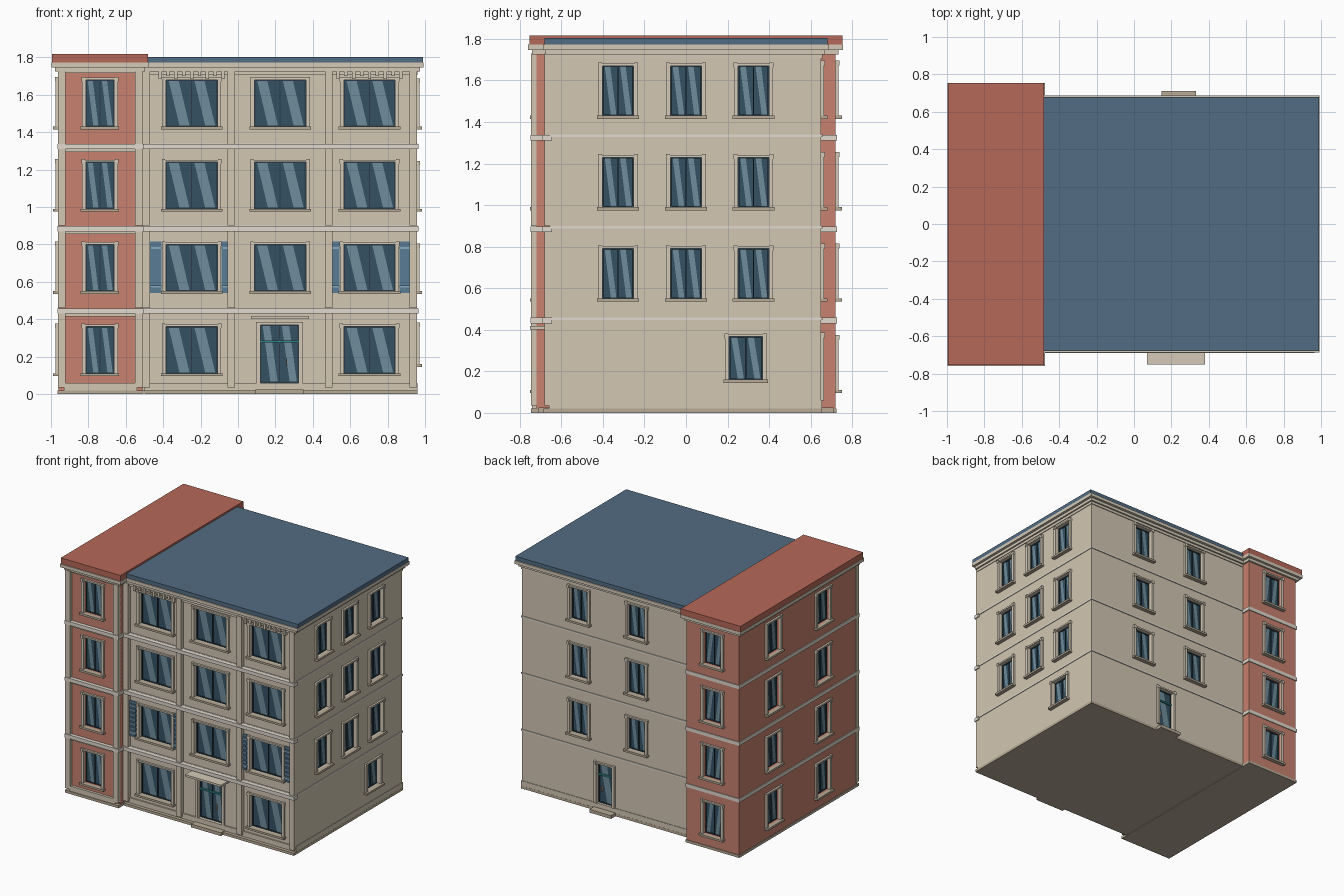
import bpy, bmesh
from mathutils import Vector

if "Cube" in bpy.data.objects:
    bpy.data.objects.remove(bpy.data.objects["Cube"])

PAL = {
    "cream": (0.65, 0.57, 0.45), "trim": (0.66, 0.59, 0.48), "sill": (0.48, 0.41, 0.31),
    "brick": (0.58, 0.22, 0.16), "roof_red": (0.47, 0.14, 0.10), "roof_blue": (0.085, 0.15, 0.225),
    "glass": (0.035, 0.085, 0.125), "shine": (0.16, 0.27, 0.33), "mullion": (0.02, 0.045, 0.065),
    "shutter": (0.10, 0.20, 0.30), "slat": (0.25, 0.40, 0.50), "teal": (0.03, 0.25, 0.25),
    "band": (0.75, 0.70, 0.62),
}
mats = {}
for key, c in PAL.items():
    mats[key] = bpy.data.materials.new(key)
    mats[key].diffuse_color = (*c, 1)

parts = {}  # name -> (bmesh, material)

def get(name, mat):
    if name not in parts:
        parts[name] = (bmesh.new(), mat)
    return parts[name][0]

def box(name, mat, x0, x1, y0, y1, z0, z1):
    bm = get(name, mat)
    verts = bmesh.ops.create_cube(bm, size=1)["verts"]
    for v in verts:
        v.co = Vector(((x0 + x1) / 2 + v.co.x * (x1 - x0),
                       (y0 + y1) / 2 + v.co.y * (y1 - y0),
                       (z0 + z1) / 2 + v.co.z * (z1 - z0)))

# wall planes: (normal axis, direction, distance from origin)
WALL = {
    "main_front": (1, -1, 0.65), "main_back": (1, 1, 0.65), "main_right": (0, 1, 0.955),
    "tower_front": (1, -1, 0.72), "tower_back": (1, 1, 0.72), "tower_left": (0, -1, 0.96),
}

def wbox(wall, name, mat, u0, u1, d0, d1, z0, z1):
    """Box on a wall: u along it, d outward from it."""
    axis, s, p = WALL[wall]
    n0, n1 = sorted((s * (p + d0), s * (p + d1)))
    if axis == 1:
        box(name, mat, u0, u1, n0, n1, z0, z1)
    else:
        box(name, mat, n0, n1, u0, u1, z0, z1)

def shine(wall, u0, u1, d, z0, z1):
    """Slanted reflection on one pane."""
    axis, s, p = WALL[wall]
    bm = get("window_reflections", "shine")
    if wall in ("main_back", "tower_left"):
        u0, u1 = u1, u0
    vs = []
    for a, b in ((0.08, 1), (0.5, 1), (0.95, 0), (0.53, 0)):
        u, n, z = u0 + a * (u1 - u0), s * (p + d), z0 + b * (z1 - z0)
        vs.append(bm.verts.new((u, n, z) if axis == 1 else (n, u, z)))
    f = bm.faces.new(vs)
    f.normal_update()
    if f.normal[axis] * s < 0:
        f.normal_flip()

R = 0.03  # window recess

def opening(wall, u, w, z0, z1, panes=2):
    a, b = u - w / 2, u + w / 2
    wbox(wall, "opening_cutter", "glass", a, b, -R, 0.03, z0, z1)
    wbox(wall, "window_glass", "glass", a - .003, b + .003, -R - .005, -R + .006, z0 - .003, z1 + .003)
    for i in range(panes + 1):  # stiles and mullion
        m = min(max(a + i * w / panes, a + .003), b - .003)
        wbox(wall, "window_mullions", "mullion", m - .003, m + .003, -R, -R + .014, z0, z1)
    for z in (z0, z1 - .006):
        wbox(wall, "window_mullions", "mullion", a, b, -R, -R + .014, z, z + .006)
    for i in range(panes):
        shine(wall, a + i * w / panes + .005, a + (i + 1) * w / panes - .005, -R + .009, z0 + .005, z1 - .005)
    # surround
    for j in (a - .02, b):
        wbox(wall, "window_surrounds", "trim", j, j + .02, -.005, .015, z0, z1)
    wbox(wall, "window_surrounds", "trim", a - .02, b + .02, -.005, .015, z1, z1 + .012)
    for j in (a - .022, b + .004):
        wbox(wall, "window_surrounds", "trim", j, j + .018, -.005, .019, z1 - .008, z1 + .016)

def window(wall, u, w, z0, z1):
    opening(wall, u, w, z0, z1)
    wbox(wall, "window_sills", "sill", u - w / 2 - .027, u + w / 2 + .027, -.005, .03, z0 - .015, z0)

def door(wall, u, w, panes):
    opening(wall, u, w, 0.06, 0.37, panes)
    wbox(wall, "door_bars", "teal", u - w / 2, u + w / 2, -R, -.01, 0.275, 0.287)
    wbox(wall, "door_handles", "sill", u + .035, u + .041, -R, -.008, 0.15, 0.19)
    wbox(wall, "door_steps", "sill", u - w / 2 - .025, u + w / 2 + .025, -.005, .06, 0, 0.025)

# bodies and plinths
box("main_body", "cream", -0.52, 0.955, -0.65, 0.65, 0.015, 1.76)
box("tower_body", "brick", -0.96, -0.51, -0.72, 0.72, 0.015, 1.76)
box("plinth", "sill", -0.5, 0.96, -0.685, 0.655, 0, 0.02)
box("plinth", "sill", -0.965, -0.505, -0.745, 0.725, 0, 0.02)
box("main_base_course", "cream", -0.5, 0.959, -0.66, 0.654, 0.02, 0.06)

# windows and doors on every side
FLOORS = [0.11, 0.55, 0.99, 1.43]
BAYS = [-0.248, 0.225, 0.703]
for i, z in enumerate(FLOORS):
    top = z + 0.25
    window("tower_front", -0.738, 0.152, z, top)
    window("tower_back", -0.735, 0.152, z, top)
    for y in (-0.305, 0.305):
        window("tower_left", y, 0.152, z, top)
    for x in BAYS:
        if i or x != BAYS[1]:
            window("main_front", x, 0.275, z, top)
    if i:
        for y in (-0.327, 0, 0.325):
            window("main_right", y, 0.148, z, top - .01)
        for x in (-0.035, 0.46):
            window("main_back", x, 0.15, z, top)
window("main_right", 0.287, 0.16, 0.16, 0.367)
door("main_front", 0.222, 0.205, 2)
door("main_back", 0.24, 0.135, 1)
box("door_canopy", "trim", 0.07, 0.38, -0.75, -0.64, 0.402, 0.418)

# pilasters, one storey high each
LEVELS = [(0.035, 0.43), (0.46, 0.87), (0.9, 1.31), (1.335, 1.73)]
for z0, z1 in LEVELS:
    for x in (-0.49, -0.035, 0.485, 0.937):
        wbox("main_front", "main_pilasters", "cream", x - .02, x + .02, -.01, .03, z0, z1)
    for x in (-0.943, -0.53):
        wbox("tower_front", "tower_pilasters", "cream", x - .02, x + .02, -.01, .025, z0, z1)
    wbox("tower_front", "tower_rails", "cream", -0.93, -0.54, -.01, .012, z1 - .015, z1)
wbox("tower_front", "tower_rails", "cream", -0.93, -0.54, -.01, .02, 0.02, 0.06)

# storey bands
for z in (0.43, 0.87, 1.31):
    box("main_front_bands", "band", -0.51, 0.965, -0.69, -0.645, z, z + .028)
    box("main_side_bands", "band", -0.51, 0.96, -0.655, 0.656, z + .018, z + .03)
    box("tower_bands", "band", -0.966, -0.502, -0.748, 0.726, z, z + .028)

# cornices and roofs
box("main_frieze", "trim", -0.5, 0.96, -0.665, 0.656, 1.705, 1.73)
for o, z0, z1 in ((.0, 1.725, 1.747), (.02, 1.747, 1.772)):
    box("main_cornice", "trim", -0.5, 0.972 + o, -0.675 - o * .6, 0.668 + o, z0, z1)
    box("tower_cornice", "trim", -0.978 - o, -0.497 + o, -0.74 - o, 0.735 + o, z0, z1)
box("main_roof", "roof_blue", -0.49, 0.99, -0.68, 0.68, 1.77, 1.803)
box("tower_roof", "roof_red", -0.995, -0.482, -0.753, 0.753, 1.77, 1.817)

# brackets under the cornice in the outer bays
for c in (BAYS[0], BAYS[2]):
    for i in range(9):
        x = c + (i - 4) * 0.042
        low = 1.70 if i % 2 else 1.685
        wbox("main_front", "cornice_brackets", "trim", x - .009, x + .009, -.005, .03, low, 1.73)

# louvred shutters beside the outer second-storey windows
for c in (BAYS[0], BAYS[2]):
    for s in (-1, 1):
        a, b = sorted((c + s * 0.16, c + s * 0.222))
        wbox("main_front", "shutters", "shutter", a, b, -.005, .008, 0.54, 0.815)
        for i in range(7):
            z = 0.555 + i * 0.036
            wbox("main_front", "shutter_slats", "shutter", a + .004, b - .004, 0, .016, z, z + .024)
        for z in (0.57, 0.775):
            wbox("main_front", "shutter_rails", "slat", a, b, 0, .018, z, z + .01)

# build the objects
objs = {}
for name, (bm, mat) in parts.items():
    me = bpy.data.meshes.new(name)
    bm.to_mesh(me)
    bm.free()
    me.materials.append(mats[mat])
    objs[name] = bpy.data.objects.new(name, me)
    bpy.context.collection.objects.link(objs[name])

# cut the window recesses
cutter = objs["opening_cutter"]
cutter.hide_render = True
cutter.display_type = 'WIRE'
for name in ("main_body", "tower_body"):
    mod = objs[name].modifiers.new("openings", 'BOOLEAN')
    mod.operation = 'DIFFERENCE'
    mod.solver = 'EXACT'
    mod.object = cutter

for m in bpy.data.materials:
    if m.users and not m.is_grease_pencil:
        m.use_nodes = True
        m.node_tree.nodes["Principled BSDF"].inputs["Base Color"].default_value = m.diffuse_color
